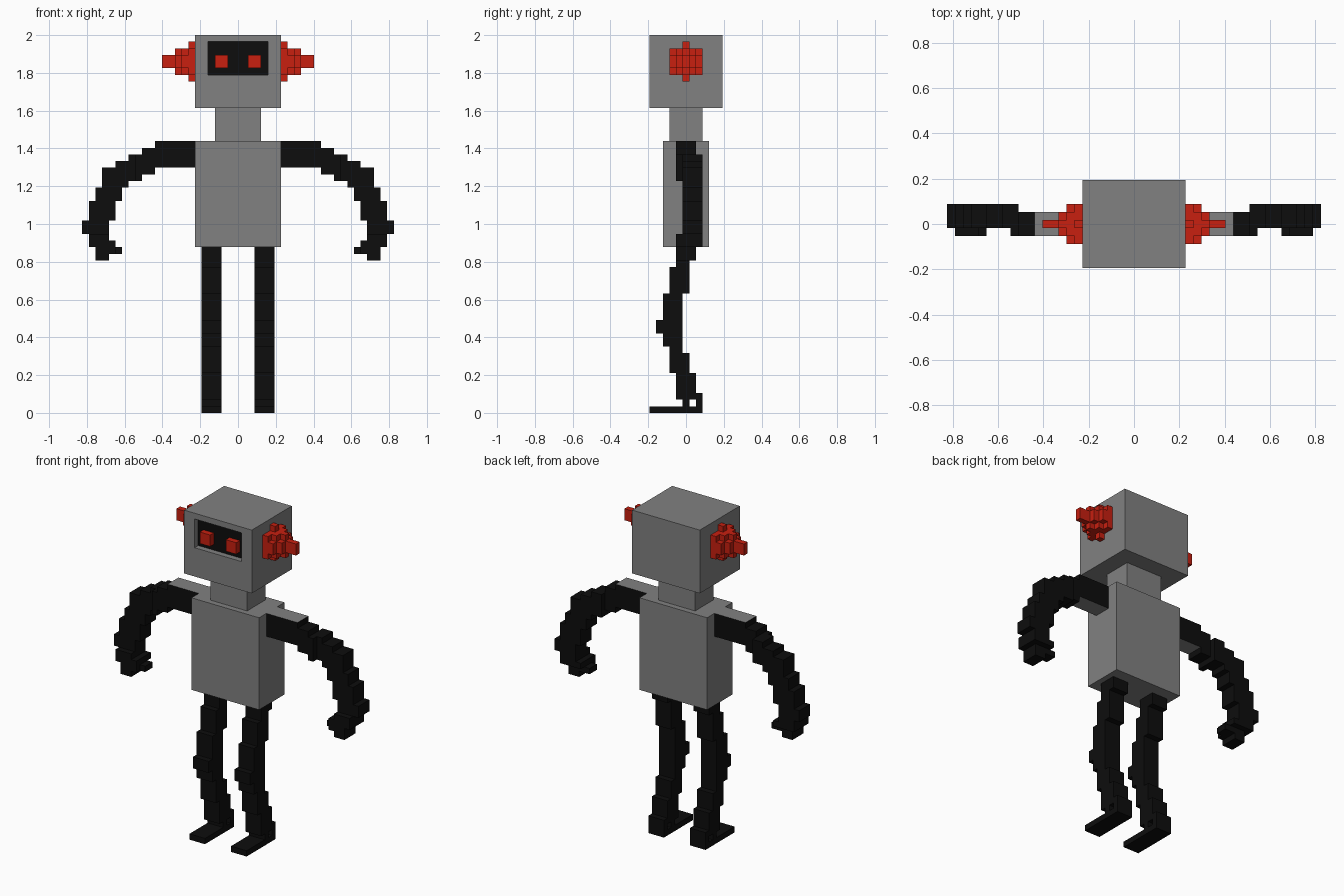
import bpy
import bmesh
from mathutils import Vector

UNIT = 2 / 57  # size of one building block

cube = bpy.data.objects.get("Cube")
if cube:
    bpy.data.objects.remove(cube, do_unlink=True)


def make_material(name, red, green, blue):
    material = bpy.data.materials.new(name)
    material.use_nodes = True
    colour = (red, green, blue, 1)
    material.diffuse_color = colour
    material.node_tree.nodes["Principled BSDF"].inputs["Base Color"].default_value = colour
    return material


GREY = make_material("metal grey", 0.22, 0.22, 0.22)
BLACK = make_material("rubber black", 0.004, 0.004, 0.004)
RED = make_material("signal red", 0.58, 0.014, 0.005)


def block(x, y, z):
    """Cells of a solid block; every range is inclusive."""
    return {(i, j, k)
            for i in range(x[0], x[1] + 1)
            for j in range(y[0], y[1] + 1)
            for k in range(z[0], z[1] + 1)}


def mirrored(cells):
    return {(-i, j, k) for i, j, k in cells}


def skin(name, cells, materials, rule=None):
    """Wrap a set of cells in its outer faces and merge the flat areas."""
    bm = bmesh.new()
    corners = {}

    def corner(point):
        key = tuple(round(c * 2) for c in point)
        if key not in corners:
            corners[key] = bm.verts.new(point * UNIT)
        return corners[key]

    for cell in sorted(cells):
        centre = Vector(cell) + Vector((0, 0, 0.5))
        for axis in range(3):
            for sign in (-1, 1):
                normal = Vector((0, 0, 0))
                normal[axis] = sign
                if tuple(int(c + n) for c, n in zip(cell, normal)) in cells:
                    continue
                u = Vector((0, 0, 0))
                u[(axis + 1) % 3] = 0.5
                v = normal.cross(u)
                middle = centre + normal / 2
                face = bm.faces.new([corner(middle + s * u + t * v)
                                     for s, t in ((-1, -1), (1, -1), (1, 1), (-1, 1))])
                face.material_index = rule(cell, normal) if rule else 0
    bmesh.ops.dissolve_limit(bm, angle_limit=0.01, verts=bm.verts[:],
                             edges=bm.edges[:], delimit={'MATERIAL'})
    mesh = bpy.data.meshes.new(name)
    bm.to_mesh(mesh)
    bm.free()
    for material in materials:
        mesh.materials.append(material)
    obj = bpy.data.objects.new(name, mesh)
    bpy.context.collection.objects.link(obj)
    return obj


def pair(name, cells, materials, rule=None):
    skin("left_" + name, cells, materials, rule)
    skin("right_" + name, mirrored(cells), materials, rule)


# Body, neck and head with a recessed visor
skin("torso", block((-6, 6), (-3, 3), (25, 40)), [GREY])
skin("neck", block((-3, 3), (-2, 2), (41, 45)), [GREY])
visor = block((-4, 4), (-4, -4), (51, 55))
recess = block((-4, 4), (-5, -4), (51, 55))
skin("head", block((-6, 6), (-5, 5), (46, 56)) - recess, [GREY])
skin("visor", visor, [BLACK])
pair("eye", block((2, 3), (-5, -5), (52, 53)), [RED])

# Ears: stepped discs that shrink to a pointed tip
ear = block((7, 7), (-2, 2), (51, 54)) | block((7, 7), (0, 0), (50, 55))
ear |= block((8, 8), (-2, 2), (52, 53)) | block((8, 8), (-1, 1), (51, 54))
ear |= block((9, 9), (-1, 1), (52, 53)) | block((9, 9), (0, 0), (51, 54))
ear |= block((10, 11), (0, 0), (52, 53))
pair("ear", ear, [RED])


# Arms: stepped arc, as (inner, outer) runs from shoulder to hand
def arm_depth(x, z):
    if z < 27:
        return (0 if x < 19 else -1), (1 if z < 25 else 2)
    return (-1 if x < 16 else 0), (1 if x < 15 else 2)


ARM_RUNS = [(7, 12), (7, 14), (7, 16), (7, 18), (13, 20), (15, 20), (17, 20),
            (18, 21), (18, 21), (19, 22), (19, 22), (19, 22), (20, 23), (20, 23),
            (20, 22), (19, 22), (18, 21), (20, 21)]
arm = set()
for row, (inner, outer) in enumerate(ARM_RUNS):
    z = 40 - row
    for x in range(inner, outer + 1):
        arm |= block((x, x), arm_depth(x, z), (z, z))


def shoulder_plate(cell, normal):
    # Grey on the top and underside of the shoulder
    return int(abs(cell[0]) < 13 and abs(normal.z) > 0.5)


pair("arm", arm, [BLACK, GREY], shoulder_plate)

# Legs: bent side profile, as (front, back, bottom, top), ending in a flat foot
LEG_PROFILE = [(-1, 1, 23, 24), (-1, 0, 22, 22), (-2, 0, 18, 21),
               (-3, -1, 10, 17), (-4, -1, 12, 13), (-2, -1, 9, 9),
               (-2, 0, 6, 8), (-1, 1, 3, 5), (-1, 2, 2, 2),
               (0, 0, 1, 1), (2, 2, 1, 1), (-5, 2, 0, 0)]
leg = set()
for front, back, bottom, top in LEG_PROFILE:
    leg |= block((3, 5), (front, back), (bottom, top))
pair("leg", leg, [BLACK])
